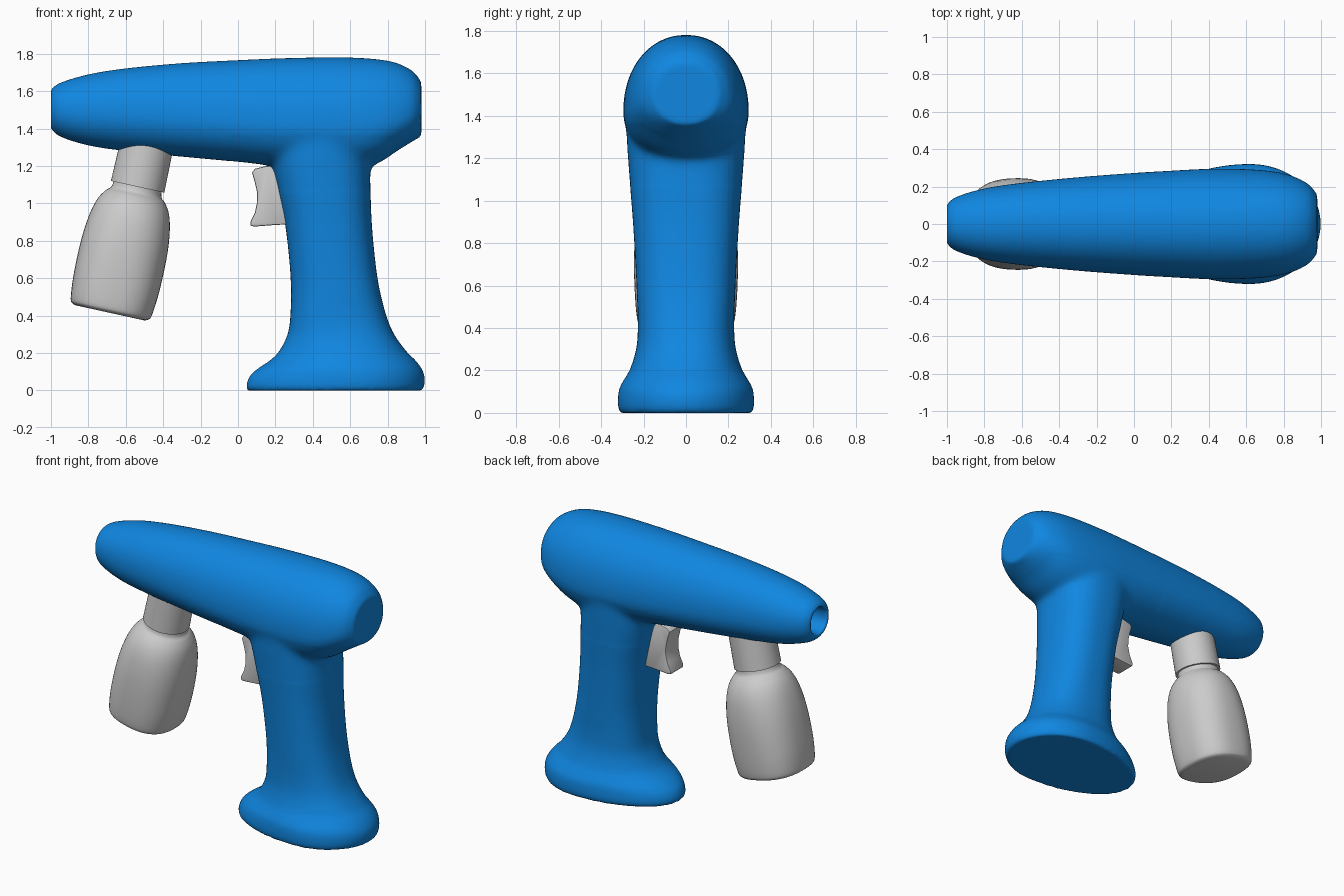
import bpy, bmesh, math
from mathutils import Vector, Matrix

if "Cube" in bpy.data.objects:
    bpy.data.objects.remove(bpy.data.objects["Cube"])

N = 64

def ring(ap, am, bp, bm, e):
    """Egg-shaped superellipse: separate radii on the + and - side of each axis."""
    pts = []
    for i in range(N):
        t = 2 * math.pi * i / N
        c, s = math.cos(t), math.sin(t)
        u = math.copysign(abs(c) ** (2 / e), c) * (ap if c > 0 else am)
        v = math.copysign(abs(s) ** (2 / e), s) * (bp if s > 0 else bm)
        pts.append((u, v))
    return pts

def dense(rows, k=5):
    """Catmull-Rom interpolation of station rows."""
    out = []
    for i in range(len(rows) - 1):
        p0, p1 = rows[max(i - 1, 0)], rows[i]
        p2, p3 = rows[i + 1], rows[min(i + 2, len(rows) - 1)]
        for j in range(k):
            t = j / k
            out.append([0.5 * (2 * b + (c - a) * t + (2 * a - 5 * b + 4 * c - d) * t * t
                        + (3 * b - a - 3 * c + d) * t ** 3)
                        for a, b, c, d in zip(p0, p1, p2, p3)])
    return out + [list(rows[-1])]

def loft(bm, rings):
    vs = [[bm.verts.new(p) for p in r] for r in rings]
    for a, b in zip(vs, vs[1:]):
        for i in range(N):
            j = (i + 1) % N
            bm.faces.new((a[i], a[j], b[j], b[i]))
    bm.faces.new(vs[0][::-1])
    bm.faces.new(vs[-1])

def finish(name, bm, mat=None, angle=40):
    bmesh.ops.recalc_face_normals(bm, faces=bm.faces)
    me = bpy.data.meshes.new(name)
    bm.to_mesh(me)
    bm.free()
    ob = bpy.data.objects.new(name, me)
    bpy.context.collection.objects.link(ob)
    if mat:
        me.materials.append(mat)
    bpy.ops.object.select_all(action='DESELECT')
    ob.select_set(True)
    bpy.context.view_layer.objects.active = ob
    bpy.ops.object.shade_smooth_by_angle(angle=math.radians(angle))
    return ob

blue = bpy.data.materials.new("blue_plastic")
blue.diffuse_color = (0.005, 0.24, 0.75, 1)
blue.use_nodes = True
blue.node_tree.nodes["Principled BSDF"].inputs["Base Color"].default_value = blue.diffuse_color

# Barrel stations: x, top z, bottom z, widest z, half width
barrel = [(-1, 1.61, 1.40, 1.505, .105), (-.95, 1.645, 1.357, 1.50, .145),
          (-.8, 1.69, 1.31, 1.49, .19), (-.6, 1.722, 1.28, 1.48, .22),
          (-.3, 1.75, 1.25, 1.46, .25), (0, 1.766, 1.222, 1.44, .273),
          (.2, 1.775, 1.20, 1.43, .285), (.4, 1.78, 1.19, 1.42, .295),
          (.6, 1.78, 1.17, 1.42, .293), (.75, 1.77, 1.215, 1.43, .28),
          (.85, 1.75, 1.28, 1.45, .255), (.93, 1.71, 1.33, 1.48, .215),
          (.97, 1.665, 1.353, 1.5, .17), (.98, 1.645, 1.36, 1.5, .15)]
# Nozzle bore continues the skin inwards at the front end
bore = [(-.8, 1.585, 1.425, 1.505, .08), (-1, 1.59, 1.42, 1.505, .085)]
# Handle stations: z, front x, back x, widest x, half width, roundness
handle = [(0, .05, .985, .62, .312, 2), (.03, .045, .997, .62, .32, 2),
          (.08, .065, .997, .62, .32, 2), (.12, .11, .98, .61, .312, 2.05),
          (.16, .17, .95, .59, .29, 2.1), (.21, .22, .90, .57, .262, 2.2),
          (.3, .265, .835, .55, .235, 2.4), (.4, .28, .793, .53, .227, 2.5),
          (.55, .283, .755, .52, .231, 2.5), (.7, .274, .733, .50, .238, 2.5),
          (.9, .25, .715, .48, .25, 2.5), (1.1, .207, .708, .46, .266, 2.5),
          (1.25, .17, .708, .45, .277, 2.4), (1.42, .15, .72, .45, .285, 2.3)]

bm = bmesh.new()
loft(bm, [[(x, u, c + v) for u, v in ring(w, w, t - c, c - b, 2.1)]
          for x, t, b, c, w in bore + dense(barrel)])
loft(bm, [[(c + u, v, z) for u, v in ring(b - c, c - f, w, w, e)]
          for z, f, b, c, w, e in dense(handle)])

# Fuse both into one skin, then soften the joint
body = finish("body", bm)
mod = body.modifiers.new("fuse", 'REMESH')
mod.mode = 'VOXEL'
mod.voxel_size = 0.0125
dg = bpy.context.evaluated_depsgraph_get()
bm = bmesh.new()
bm.from_object(body, dg)
bpy.data.objects.remove(body)
for _ in range(3):
    bmesh.ops.smooth_vert(bm, verts=bm.verts, factor=0.5,
                          use_axis_x=True, use_axis_y=True, use_axis_z=True)
joint = [v for v in bm.verts if -.05 < v.co.x < .88 and 1.06 < v.co.z < 1.36]
for _ in range(22):
    bmesh.ops.smooth_vert(bm, verts=joint, factor=0.5,
                          use_axis_x=True, use_axis_y=True, use_axis_z=True)
finish("spray_gun_body", bm, blue, 50)

# Tilted bottle: height along axis, half width, half depth, roundness
tilt = Matrix.Translation((-.685, 0, .415)) @ Matrix.Rotation(math.radians(12.4), 4, 'Y')
bottle = [(0, .185, .195, 2.5), (.008, .208, .217, 2.5), (.035, .222, .231, 2.5),
          (.15, .233, .241, 2.5), (.3, .235, .245, 2.4), (.42, .229, .24, 2.3),
          (.52, .214, .225, 2.2), (.59, .192, .2, 2.1), (.635, .163, .168, 2),
          (.66, .138, .138, 2), (.7, .13, .13, 2), (.75, .13, .13, 2)]
bm = bmesh.new()
loft(bm, [[tilt @ Vector((u, v, z)) for u, v in ring(a, a, b, b, e)]
          for z, a, b, e in dense(bottle, 4)])
finish("bottle", bm)

# Collar joining the bottle to the barrel
bm = bmesh.new()
loft(bm, [[tilt @ Vector((u, v, z)) for u, v in ring(r, r, r, r, 2)]
          for z, r in ((.69, .146), (.98, .142))])
finish("bottle_collar", bm)

# Trigger with a concave finger side
side = [(.09, 1.185), (.075, 1.165), (.088, 1.12), (.102, 1.06), (.103, 1.01),
        (.09, .95), (.066, .90), (.068, .882), (.085, .876), (.2, .885),
        (.32, .89), (.32, 1.2), (.15, 1.2)]
bm = bmesh.new()
face = bm.faces.new([bm.verts.new((x, -.07, z)) for x, z in side])
ext = bmesh.ops.extrude_face_region(bm, geom=[face])
bmesh.ops.translate(bm, vec=(0, .14, 0),
                    verts=[g for g in ext['geom'] if isinstance(g, bmesh.types.BMVert)])
rim = [e for e in bm.edges if abs(e.verts[0].co.y - e.verts[1].co.y) < .01]
bmesh.ops.bevel(bm, geom=rim, offset=.008, segments=2, profile=.5, affect='EDGES')
finish("trigger", bm)
